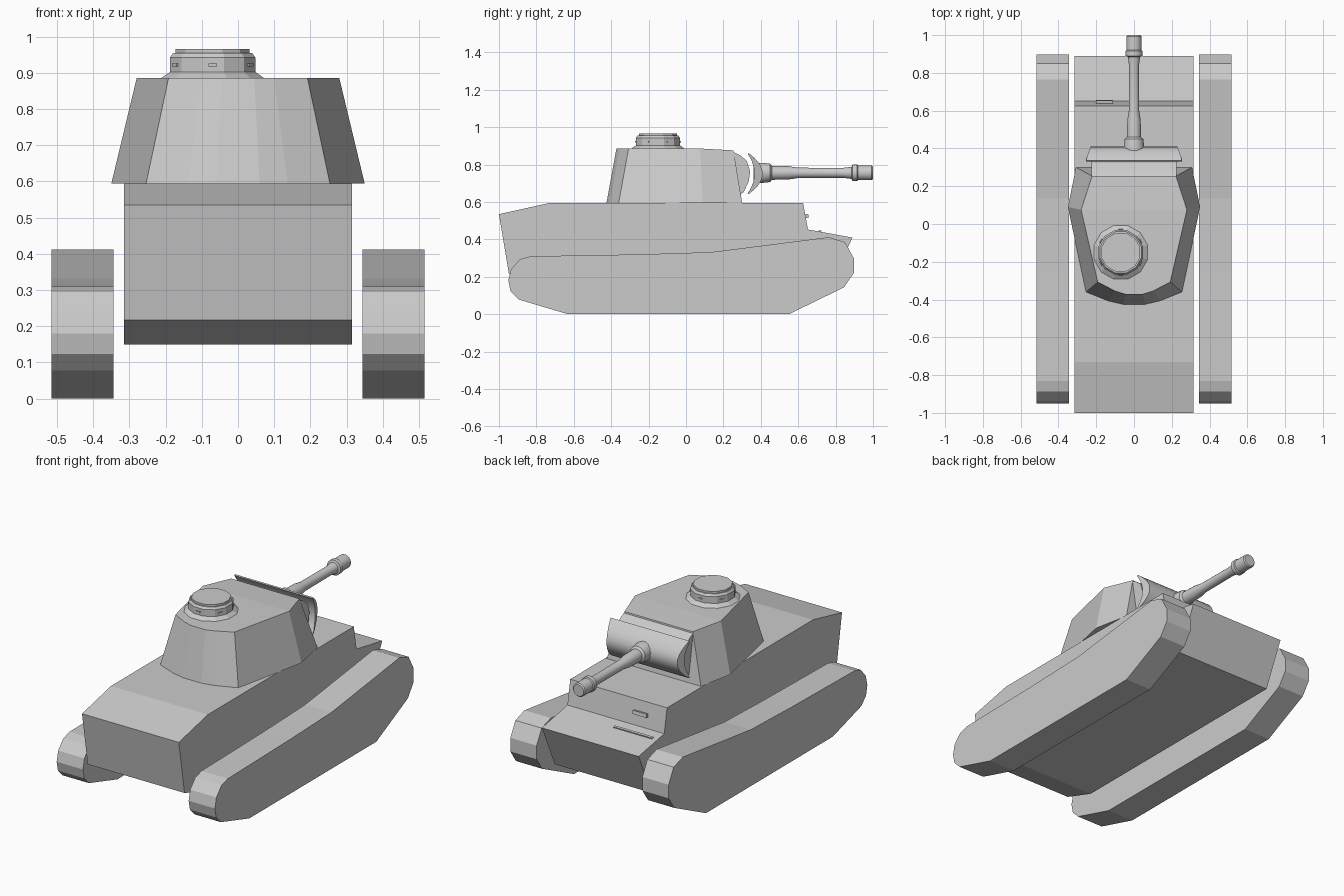
import bpy, bmesh
from math import pi, sin, cos
from mathutils import Matrix, Vector

if "Cube" in bpy.data.objects:
    bpy.data.objects.remove(bpy.data.objects["Cube"])


def finish(name, bm, smooth=False):
    bmesh.ops.recalc_face_normals(bm, faces=bm.faces)
    mesh = bpy.data.meshes.new(name)
    bm.to_mesh(mesh)
    bm.free()
    ob = bpy.data.objects.new(name, mesh)
    bpy.context.collection.objects.link(ob)
    if smooth:
        bpy.ops.object.select_all(action='DESELECT')
        ob.select_set(True)
        bpy.context.view_layer.objects.active = ob
        bpy.ops.object.shade_smooth_by_angle(angle=0.55)
    return ob


def skin(bm, loops, cap=True):
    """Join successive closed vertex loops with quads."""
    for a, b in zip(loops, loops[1:]):
        n = len(a)
        for i in range(n):
            j = (i + 1) % n
            bm.faces.new((a[i], a[j], b[j], b[i]))
    if cap:
        bm.faces.new(loops[0])
        bm.faces.new(loops[-1])


def prism(name, profile, width, smooth=False):
    """Extrude a (y, z) profile along x; width(y) gives (x0, x1)."""
    bm = bmesh.new()
    loops = [[bm.verts.new((width(y)[k], y, z)) for y, z in profile] for k in (0, 1)]
    skin(bm, loops)
    return finish(name, bm, smooth)


def lathe(name, profile, n, matrix, smooth=False):
    """Revolve (radius, height) points around local z."""
    bm = bmesh.new()
    loops = [[bm.verts.new((r * cos(2 * pi * (i + .5) / n), r * sin(2 * pi * (i + .5) / n), h))
              for i in range(n)] for r, h in profile]
    skin(bm, loops)
    bm.transform(matrix)
    return finish(name, bm, smooth)


def box(name, loc, size, rot=Matrix()):
    bm = bmesh.new()
    bmesh.ops.create_cube(bm, size=1, matrix=Matrix.Translation(loc) @ rot @ Matrix.Diagonal((*size, 1)))
    return finish(name, bm)


# Hull
prism("hull", [(-1, .535), (-.73, .595), (.626, .595), (.652, .453), (.89, .41),
               (.77, .15), (-.75, .15), (-.947, .217)], lambda y: (-.315, .315))

# Tracks
track = [(-.95, .18), (-.938, .123), (-.893, .078), (-.63, 0), (.55, 0), (.845, .144),
         (.897, .22), (.897, .30), (.85, .385), (.765, .412), (.134, .332), (-.246, .32),
         (-.83, .31), (-.888, .294), (-.936, .24)]
for side, s in (("left", -1), ("right", 1)):
    prism(side + "_track", track, lambda y: (s * .344, s * .515))

# Driver's visor and slot on the nose plates
box("driver_visor", (-.155, .645, .525), (.09, .02, .02), Matrix.Rotation(.18, 4, 'X'))
box("nose_slot", (-.16, .716, .442), (.25, .014, .012), Matrix.Rotation(-.18, 4, 'X'))

# Turret: base outline tapering to the roof outline
base = [(.307, .30), (.35, .09), (.254, -.36), (.137, -.407), (.06, -.425)]
roof = [(.222, .254), (.28, .075), (.192, -.307), (.10, -.355), (.045, -.372)]


def ring(bm, half, z):
    pts = half + [(-x, y) for x, y in reversed(half)]
    return [bm.verts.new((x, y, z - (.01 if z > .7 and y > .2 else 0))) for x, y in pts]


bm = bmesh.new()
low, top = ring(bm, base, .595), ring(bm, roof, .886)
skin(bm, [low, top], cap=False)
bm.faces.new(low)
bm.faces.new(top[1:-1])
bm.faces.new((top[0], top[1], top[-2], top[-1]))
finish("turret", bm)

# Rounded gun housing in the turret face
prism("gun_housing", [(.24, .875), (.29, .85), (.325, .82), (.343, .765), (.335, .71),
                      (.31, .655), (.28, .63), (.22, .63)], lambda y: (-.225, .225))

# Curved gun shield: crescent section, narrowing forwards
N = 10
arc = [(i / N * 2 - 1) for i in range(N + 1)]
outer = [(.335 + .075 * (1 - t * t), .752 - .11 * t) for t in arc]
inner = [(.33 + .036 * (1 - t * t), .752 - .105 * t) for t in reversed(arc)]


def shield_width(y):
    w = .255 - max(0, y - .34) * .36
    return -w, w


prism("gun_shield", outer + inner, shield_width, smooth=True)

# Gun barrel with collar and muzzle
along_y = Matrix.Translation((0, 0, .756)) @ Matrix.Rotation(-pi / 2, 4, 'X')
lathe("gun_barrel", [(.055, .36), (.055, .41), (.05, .45), (.038, .46), (.036, .55), (.028, .60),
                     (.027, .84), (.033, .885), (.045, .89), (.045, .915), (.040, .92),
                     (.040, .993), (.034, 1.0)], 16, along_y, smooth=True)

# Cupola
centre = Vector((-.07, -.15, 0))
lathe("cupola", [(.147, .88), (.147, .886), (.122, .903), (.122, .943), (.113, .955), (.106, .955),
                 (.106, .966)], 12, Matrix.Translation(centre))

# Vision slits around the cupola
for k in range(6):
    turn = Matrix.Rotation(pi / 6 + k * pi / 3, 4, 'Z')
    box(f"vision_slit_{k + 1}", centre + turn @ Vector((.119, 0, .922)), (.008, .024, .007), turn)
